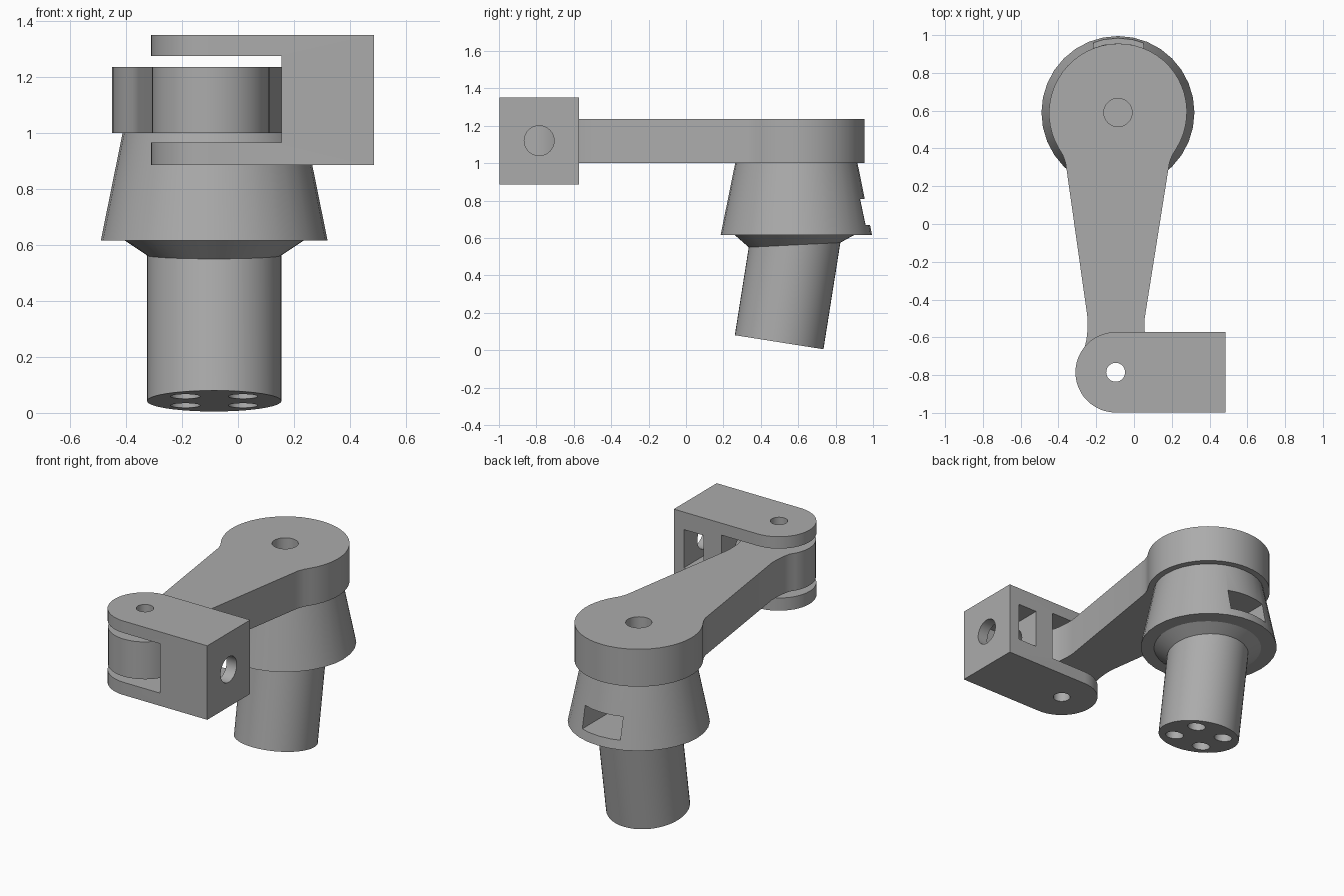
import bpy, bmesh
from math import sin, cos, radians, tau
from mathutils import Vector, Matrix

if "Cube" in bpy.data.objects:
    bpy.data.objects.remove(bpy.data.objects["Cube"])

grey = bpy.data.materials.new("plain grey")
grey.use_nodes = True
COLOUR = (0.41, 0.41, 0.41, 1)
grey.diffuse_color = COLOUR
grey.node_tree.nodes["Principled BSDF"].inputs["Base Color"].default_value = COLOUR


def loft(name, rings):
    """Closed solid through rings with equal point counts, bottom to top."""
    bm = bmesh.new()
    loops = [[bm.verts.new(p) for p in ring] for ring in rings]
    n = len(loops[0])
    for low, high in zip(loops, loops[1:]):
        for i in range(n):
            j = (i + 1) % n
            bm.faces.new((low[i], low[j], high[j], high[i]))
    bm.faces.new(loops[0][::-1])
    bm.faces.new(loops[-1])
    bmesh.ops.recalc_face_normals(bm, faces=bm.faces)
    mesh = bpy.data.meshes.new(name)
    bm.to_mesh(mesh)
    bm.free()
    mesh.materials.append(grey)
    obj = bpy.data.objects.new(name, mesh)
    bpy.context.collection.objects.link(obj)
    return obj


def prism(name, outline, z0, z1):
    return loft(name, [[(x, y, z) for x, y in outline] for z in (z0, z1)])


def box(name, x0, x1, y0, y1, z0, z1):
    return prism(name, [(x0, y0), (x1, y0), (x1, y1), (x0, y1)], z0, z1)


def ring(centre, r, n, turn=Matrix.Identity(3)):
    return [Vector(centre) + turn @ Vector((r * cos(tau * i / n), r * sin(tau * i / n), 0))
            for i in range(n)]


def rod(start, end, r, n=32):
    """Cylinder between two points, used for drilling."""
    turn = (Vector(end) - Vector(start)).to_track_quat('Z', 'Y').to_matrix()
    return loft("drill", [ring(p, r, n, turn) for p in (start, end)])


def arc(cx, cy, r, a0, a1, n):
    steps = [radians(a0 + (a1 - a0) * i / n) for i in range(n + 1)]
    return [(cx + r * cos(a), cy + r * sin(a)) for a in steps]


def finish(obj, cutters=()):
    """Cut the openings, then smooth the round faces."""
    bpy.ops.object.select_all(action='DESELECT')
    bpy.context.view_layer.objects.active = obj
    obj.select_set(True)
    for cutter in cutters:
        mod = obj.modifiers.new("cut", 'BOOLEAN')
        mod.operation, mod.solver, mod.object = 'DIFFERENCE', 'EXACT', cutter
        bpy.ops.object.modifier_apply(modifier=mod.name)
        bpy.data.objects.remove(cutter)
    bpy.ops.object.shade_smooth_by_angle(angle=radians(25))


HUB = Vector((-0.085, 0.59, 0))
PIN = Vector((-0.097, -0.785, 0))
ARM_LOW, ARM_TOP = 1.0, 1.235

# Arm: half outline as (half width, y), mirrored about the line from pin to hub
half = arc(0, PIN.y, 0.21, -90, 38, 14)
half += [(0.156, -0.61), (0.151, -0.56), (0.151, -0.5), (0.268, 0.28), (0.275, 0.325), (0.29, 0.365)]
half += arc(0, HUB.y, 0.365, -31, 90, 18)


def place(w, y):
    t = (y - PIN.y) / (HUB.y - PIN.y)
    return (PIN.x + (HUB.x - PIN.x) * t + w, y)


outline = [place(w, y) for w, y in half] + [place(-w, y) for w, y in half[-2:0:-1]]
arm = prism("arm", outline, ARM_LOW, ARM_TOP)
finish(arm, [rod(HUB + Vector((0, 0, 0.9)), HUB + Vector((0, 0, 1.3)), 0.075),
             rod(PIN + Vector((0, 0, 0.9)), PIN + Vector((0, 0, 1.3)), 0.05)])

# Clevis: round-ended block with a slot, pin hole, side bolt hole and nut pocket
profile = arc(PIN.x, PIN.y, 0.213, 90, 270, 24) + [(0.485, -0.998), (0.485, -0.572)]
clevis = prism("clevis", profile, 0.885, 1.35)
finish(clevis, [box("slot", -0.5, 0.155, -1.2, -0.4, 0.965, 1.275),
                rod(PIN + Vector((0, 0, 0.8)), PIN + Vector((0, 0, 1.45)), 0.05),
                box("nut_pocket", 0.28, 0.415, -0.91, -0.5, 1.0, 1.24),
                rod((0.1, PIN.y, 1.12), (0.6, PIN.y, 1.12), 0.08)])

# Tapered socket with a nut pocket open to the back
socket = loft("socket", [ring(HUB + Vector((0, 0, z)), r, 32)
                         for z, r in ((0.615, 0.405), (ARM_LOW, 0.327))])
finish(socket, [rod(HUB + Vector((0, 0, 0.64)), HUB + Vector((0, 0, 1.1)), 0.075),
                box("nut_pocket", -0.215, 0.05, 0.46, 1.2, 0.67, 0.807)])

# Tilted peg with a flared collar under the socket
tilt = Matrix.Rotation(radians(-9), 3, 'X')
axis = tilt @ Vector((0, 0, 1))
foot = Vector((HUB.x, 0.498, 0.0425))
bottom = ring(foot, 0.24, 48, tilt)
neck = []
for p in bottom:
    # slide each point along the axis up to the sloping collar line
    s = (0.55 + 0.051 * (p.y - 0.335) - p.z) / (axis.z - 0.051 * axis.y)
    neck.append(p + axis * s)
peg = loft("peg", [bottom, neck, ring((HUB.x, 0.58, 0.616), 0.32, 48)])
drills = []
for sx in (-1, 1):
    for sy in (-1, 1):
        p = foot + tilt @ Vector((0.103 * sx, 0.103 * sy, 0))
        drills.append(rod(p - axis * 0.1, p + axis * 0.4, 0.053))
finish(peg, drills)
